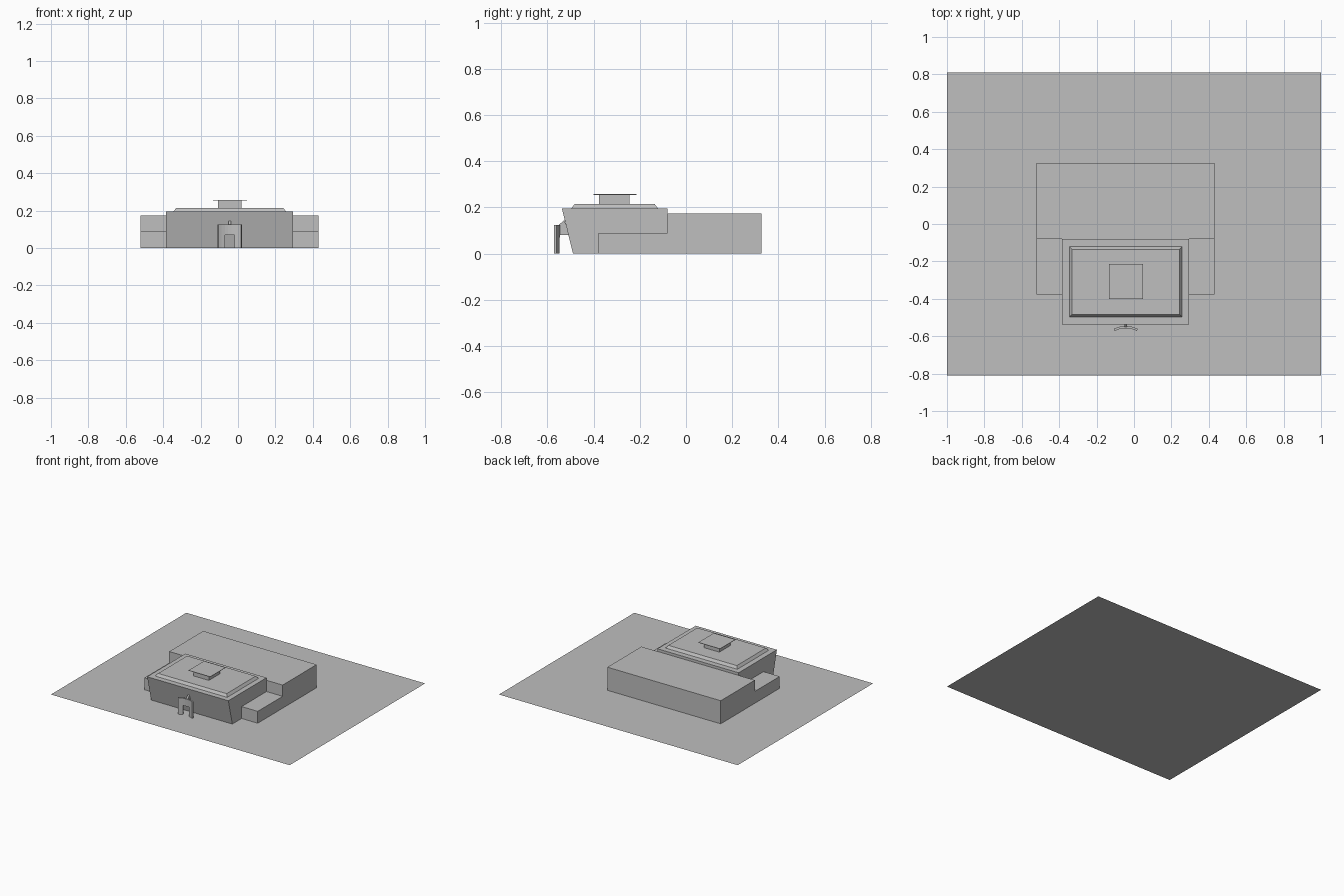
import bpy
import bmesh

default = bpy.data.objects.get("Cube")
if default:
    bpy.data.objects.remove(default, do_unlink=True)

# One plain grey for the whole massing model
GREY = (0.52, 0.52, 0.52, 1.0)
grey = bpy.data.materials.new("plain grey")
grey.use_nodes = True
grey.diffuse_color = GREY
grey.node_tree.nodes["Principled BSDF"].inputs["Base Color"].default_value = GREY


def finish(name, bm):
    bmesh.ops.recalc_face_normals(bm, faces=bm.faces)
    mesh = bpy.data.meshes.new(name)
    bm.to_mesh(mesh)
    bm.free()
    mesh.materials.append(grey)
    obj = bpy.data.objects.new(name, mesh)
    bpy.context.collection.objects.link(obj)
    return obj


def box(name, xs, ys, zs, inset=0.0):
    """Box between limits; inset draws in the top to make a frustum."""
    bm = bmesh.new()
    bmesh.ops.create_cube(bm, size=1)
    for v in bm.verts:
        top = v.co.z > 0
        sx, sy = (1 if v.co.x > 0 else -1), (1 if v.co.y > 0 else -1)
        v.co = (xs[sx > 0], ys[sy > 0], zs[top])
        if top:
            v.co.x -= sx * inset
            v.co.y -= sy * inset
    return finish(name, bm)


def side_prism(name, x0, x1, profile):
    """Extrude a y-z profile along x."""
    bm = bmesh.new()
    face = bm.faces.new([bm.verts.new((x0, y, z)) for y, z in profile])
    out = bmesh.ops.extrude_face_region(bm, geom=[face])["geom"]
    moved = [v for v in out if isinstance(v, bmesh.types.BMVert)]
    bmesh.ops.translate(bm, verts=moved, vec=(x1 - x0, 0, 0))
    return finish(name, bm)


CENTRE = -0.044

# Flat site
site = bmesh.new()
bmesh.ops.create_grid(site, x_segments=1, y_segments=1, size=1)
bmesh.ops.scale(site, verts=site.verts, vec=(1, 0.81, 1))
finish("site_ground", site)

# Rear block and the two low wings
box("rear_block", (-0.52, 0.43), (-0.08, 0.327), (0, 0.175))
for name, xs in (("right_wing", (-0.52, -0.385)), ("left_wing", (0.295, 0.43))):
    box(name, xs, (-0.378, -0.08), (0, 0.09))

# Main hall with its front wall leaning outward
side_prism("main_hall", -0.385, 0.295,
           [(-0.489, 0), (-0.537, 0.195), (-0.08, 0.195), (-0.08, 0)])

# Bevelled roof tier, lantern and thin overhanging cap
box("roof_tier", (-0.345, 0.257), (-0.497, -0.121), (0.195, 0.214), 0.014)
box("roof_lantern", (-0.108, 0.02), (-0.377, -0.245), (0.214, 0.256))
box("lantern_cap", (-0.134, 0.047), (-0.4, -0.215), (0.255, 0.258))

# Curved entrance screen with a doorway
offsets = [-0.062, -0.045, -0.028, -0.01, 0.01, 0.028, 0.045, 0.062]
heights = [0, 0.07, 0.125]
screen = bmesh.new()
grid = [[screen.verts.new((CENTRE + x, -0.551 - 4 * x * x, z)) for z in heights]
        for x in offsets]
for i in range(len(offsets) - 1):
    doorway = abs(offsets[i] + offsets[i + 1]) / 2 < 0.028
    for j in range(2):
        if not (doorway and j == 0):
            screen.faces.new((grid[i][j], grid[i + 1][j],
                              grid[i + 1][j + 1], grid[i][j + 1]))
loose = [v for v in screen.verts if not v.link_faces]
bmesh.ops.delete(screen, geom=loose, context="VERTS")
entrance = finish("entrance_screen", screen)
solid = entrance.modifiers.new("thickness", "SOLIDIFY")
solid.thickness = 0.012
solid.offset = 0

# Sloping brace from the screen back to the hall
side_prism("entrance_brace", CENTRE - 0.006, CENTRE + 0.006,
           [(-0.55, 0.08), (-0.55, 0.125), (-0.527, 0.145), (-0.505, 0.08)])
